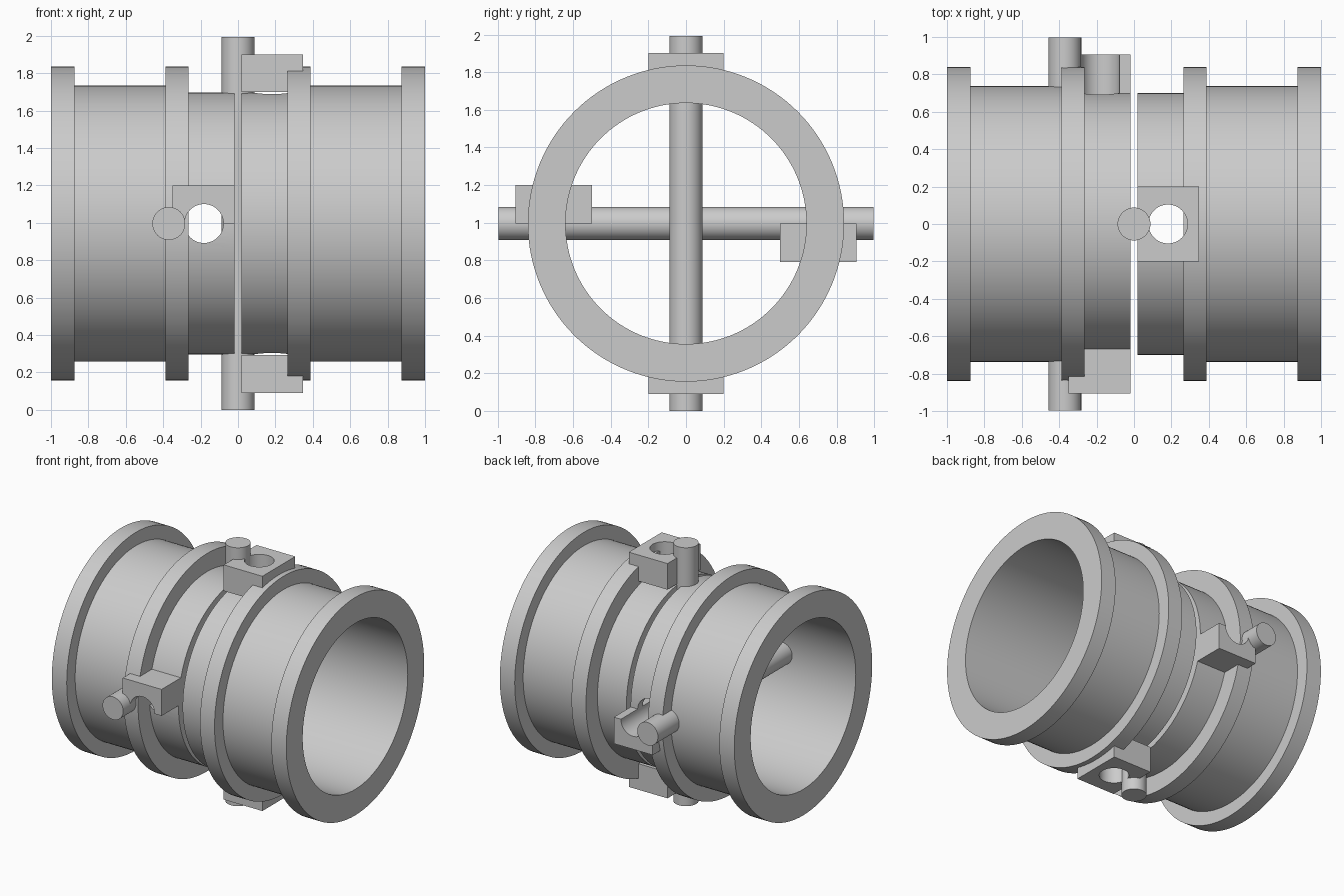
import bpy, bmesh, math
from mathutils import Matrix, Vector

cube = bpy.data.objects.get("Cube")
if cube:
    bpy.data.objects.remove(cube, do_unlink=True)

AXIS_Z = 0.996      # height of the pipe axis
BORE = 0.64
NECK = 0.70
GAP = 0.018
SHOULDER = 0.265    # where the neck meets the inner flange
SIDES = 128

grey = bpy.data.materials.new("Plain grey")
grey.use_nodes = True
COLOUR = (0.6, 0.6, 0.6, 1)
grey.diffuse_color = COLOUR
grey.node_tree.nodes["Principled BSDF"].inputs["Base Color"].default_value = COLOUR


def finish(name, bm):
    bmesh.ops.recalc_face_normals(bm, faces=bm.faces)
    mesh = bpy.data.meshes.new(name)
    bm.to_mesh(mesh)
    bm.free()
    mesh.materials.append(grey)
    ob = bpy.data.objects.new(name, mesh)
    ob.location.z = AXIS_Z
    bpy.context.collection.objects.link(ob)
    return ob


def lathe(name, profile, side):
    """Spin a closed (x, radius) outline round the pipe axis."""
    bm = bmesh.new()
    verts = [bm.verts.new((x * side, 0, r)) for x, r in profile]
    edges = [bm.edges.new((v, verts[i - 1])) for i, v in enumerate(verts)]
    bmesh.ops.spin(bm, geom=verts + edges, cent=(0, 0, 0), axis=(1, 0, 0),
                   angle=math.tau, steps=SIDES)
    bmesh.ops.remove_doubles(bm, verts=bm.verts, dist=1e-4)
    return finish(name, bm)


def rod(name, x, radius, length, along_y):
    bm = bmesh.new()
    turn = Matrix.Rotation(math.pi / 2 if along_y else 0, 4, 'X')
    bmesh.ops.create_cone(bm, cap_ends=True, segments=64, radius1=radius,
                          radius2=radius, depth=length,
                          matrix=Matrix.Translation((x, 0, 0)) @ turn)
    return finish(name, bm)


def box(name, low, high):
    bm = bmesh.new()
    low, high = Vector(low), Vector(high)
    size = Matrix.Diagonal((high - low).to_4d())
    size[3][3] = 1
    bmesh.ops.create_cube(bm, size=1, matrix=Matrix.Translation((low + high) / 2) @ size)
    return finish(name, bm)


def smooth(ob):
    bpy.ops.object.select_all(action='DESELECT')
    ob.select_set(True)
    bpy.context.view_layer.objects.active = ob
    bpy.ops.object.shade_smooth_by_angle(angle=math.radians(30))


def drill(ob, cutter):
    mod = ob.modifiers.new("Drill", 'BOOLEAN')
    mod.operation = 'DIFFERENCE'
    mod.solver = 'EXACT'
    mod.object = cutter
    bpy.context.view_layer.objects.active = ob
    bpy.ops.object.modifier_apply(modifier=mod.name)


# Flanged pipe halves, each with a thinner neck facing the gap
pipe_profile = [(SHOULDER, BORE), (SHOULDER, 0.84), (0.388, 0.84), (0.388, 0.737),
                (0.873, 0.737), (0.873, 0.84), (1, 0.84), (1, BORE)]
neck_profile = [(GAP, BORE), (GAP, NECK), (SHOULDER, NECK), (SHOULDER, BORE)]
parts, necks = [], {}
for label, side in (("left", 1), ("right", -1)):
    parts.append(lathe(label + "_flanged_pipe", pipe_profile, side))
    necks[label] = lathe(label + "_neck", neck_profile, side)

# Full lugs above and below the left neck
full_lugs = [box("top_lug", (GAP, -0.2, 0.704), (0.348, 0.2, 0.905)),
             box("bottom_lug", (GAP, -0.2, -0.905), (0.348, 0.2, -0.704))]

# Half lugs at the front and back of the right neck, reaching into the bore
half_lugs = [box("front_lug", (-0.35, -0.905, 0), (-GAP, -0.5, 0.204)),
             box("back_lug", (-0.35, 0.5, -0.204), (-GAP, 0.905, 0))]

# Holes drilled through the lugs and necks
for x, along_y, targets in ((0.182, False, full_lugs + [necks["left"]]),
                            (-0.182, True, half_lugs + [necks["right"]])):
    cutter = rod("hole_cutter", x, 0.104, 2.2, along_y)
    cutter.hide_render = True
    for ob in targets:
        drill(ob, cutter)
    bpy.data.objects.remove(cutter, do_unlink=True)
    parts += targets

# Long pins crossing the bore
parts.append(rod("vertical_pin", 0, 0.088, 2 * AXIS_Z, False))
parts.append(rod("horizontal_pin", -0.37, 0.088, 2 * AXIS_Z, True))

for ob in parts:
    smooth(ob)
